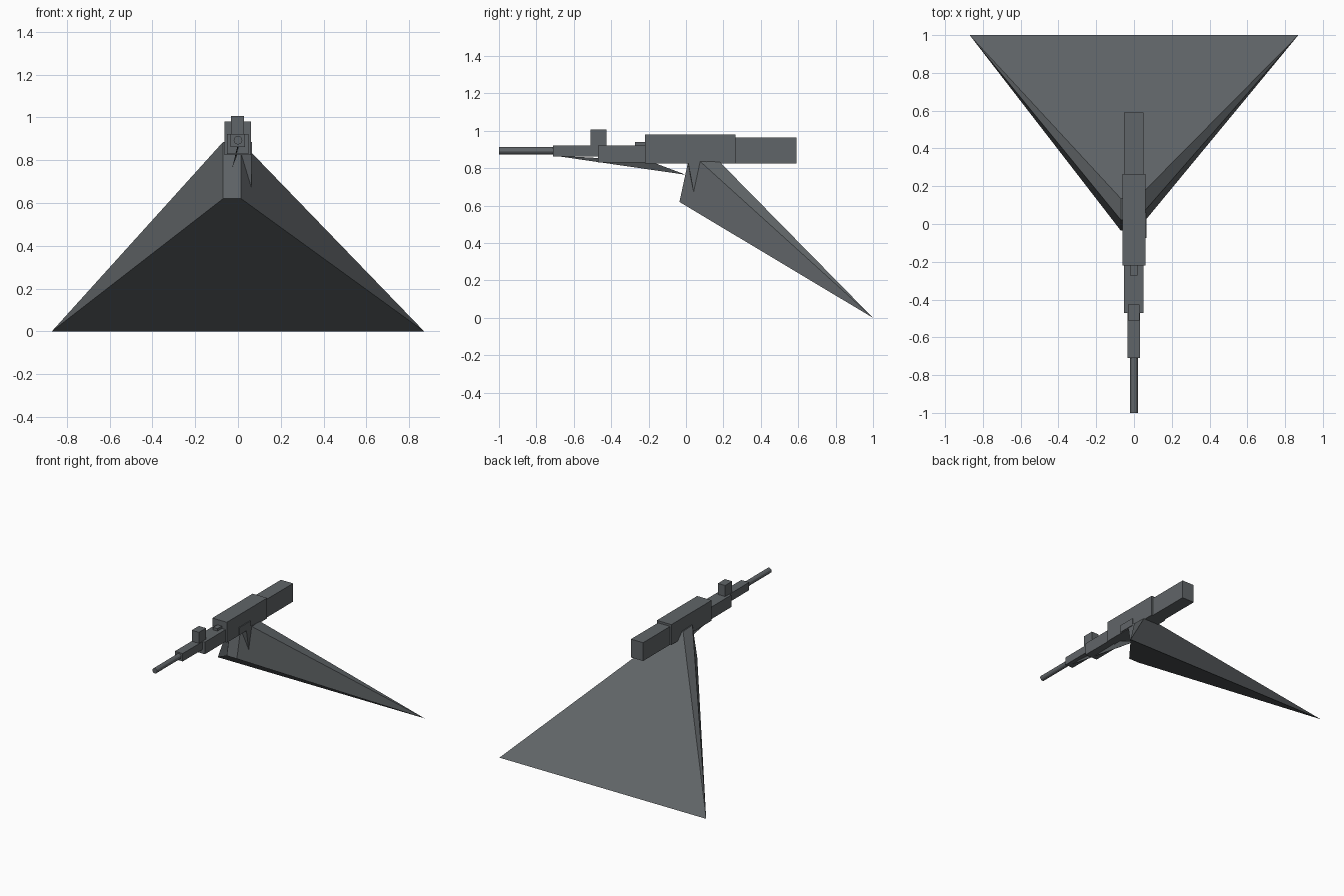
import bpy, bmesh, math

if "Cube" in bpy.data.objects:
    bpy.data.objects.remove(bpy.data.objects["Cube"])

metal = bpy.data.materials.new("gunmetal_grey")
metal.diffuse_color = (0.118, 0.130, 0.138, 1)
metal.use_nodes = True
metal.node_tree.nodes["Principled BSDF"].inputs["Base Color"].default_value = metal.diffuse_color


def finish(name, bm):
    bmesh.ops.recalc_face_normals(bm, faces=bm.faces)
    me = bpy.data.meshes.new(name)
    bm.to_mesh(me)
    bm.free()
    me.materials.append(metal)
    ob = bpy.data.objects.new(name, me)
    bpy.context.collection.objects.link(ob)
    return ob


def box(name, x, y, z):
    """Box from (min, max) ranges."""
    bm = bmesh.new()
    bmesh.ops.create_cube(bm, size=1)
    for v in bm.verts:
        v.co = [r[0] + (c + 0.5) * (r[1] - r[0]) for c, r in zip(v.co, (x, y, z))]
    return finish(name, bm)


def hull(name, points):
    """Flat-faced solid wrapped around a few corner points."""
    bm = bmesh.new()
    for p in points:
        bm.verts.new(p)
    bmesh.ops.convex_hull(bm, input=bm.verts)
    bmesh.ops.dissolve_limit(bm, angle_limit=0.01, verts=bm.verts, edges=bm.edges)
    return finish(name, bm)


# Body of the weapon, back to front
box("stock", (-0.052, 0.05), (0.26, 0.59), (0.825, 0.964))
box("receiver", (-0.062, 0.06), (-0.22, 0.265), (0.825, 0.98))
box("handguard", (-0.052, 0.05), (-0.47, -0.22), (0.83, 0.922))
box("fore_end", (-0.034, 0.032), (-0.71, -0.47), (0.862, 0.922))

# Sights
box("front_sight", (-0.032, 0.029), (-0.51, -0.425), (0.915, 1.006))
box("rear_sight", (-0.02, 0.018), (-0.272, -0.215), (0.915, 0.94))

# Barrel
bpy.ops.mesh.primitive_cylinder_add(vertices=12, radius=0.02, depth=0.30,
                                    location=(0, -0.85, 0.893),
                                    rotation=(math.pi / 2, 0, 0))
barrel = bpy.context.object
barrel.name = "barrel"
barrel.data.materials.append(metal)

# Thin sliver under the barrel
hull("under_sliver", [(-0.002, -0.71, 0.868), (0.003, -0.71, 0.868),
                      (0.002, -0.20, 0.84), (-0.003, -0.20, 0.84),
                      (-0.027, 0.0, 0.765)])

# Large wedge that flares down and back to a wide edge
wedge = [(s * 0.87, 1.0, 0.0) for s in (-1, 1)]
for x in (-0.07, 0.015):
    wedge += [(x, -0.035, 0.62), (x, 0.022, 0.885), (x, 0.135, 0.88)]
hull("flared_wedge", wedge)

# Side plate and the pointed grip hanging from it
box("side_plate", (0.02, 0.066), (-0.075, 0.06), (0.83, 0.886))
grip = [(0.015, 0.01, 0.83), (0.015, 0.12, 0.83), (0.015, 0.05, 0.72), (0.015, 0.12, 0.76)]
grip += [(0.062, 0.01, 0.84), (0.062, 0.11, 0.84), (0.062, 0.045, 0.65), (0.062, 0.13, 0.75)]
hull("pointed_grip", grip)
